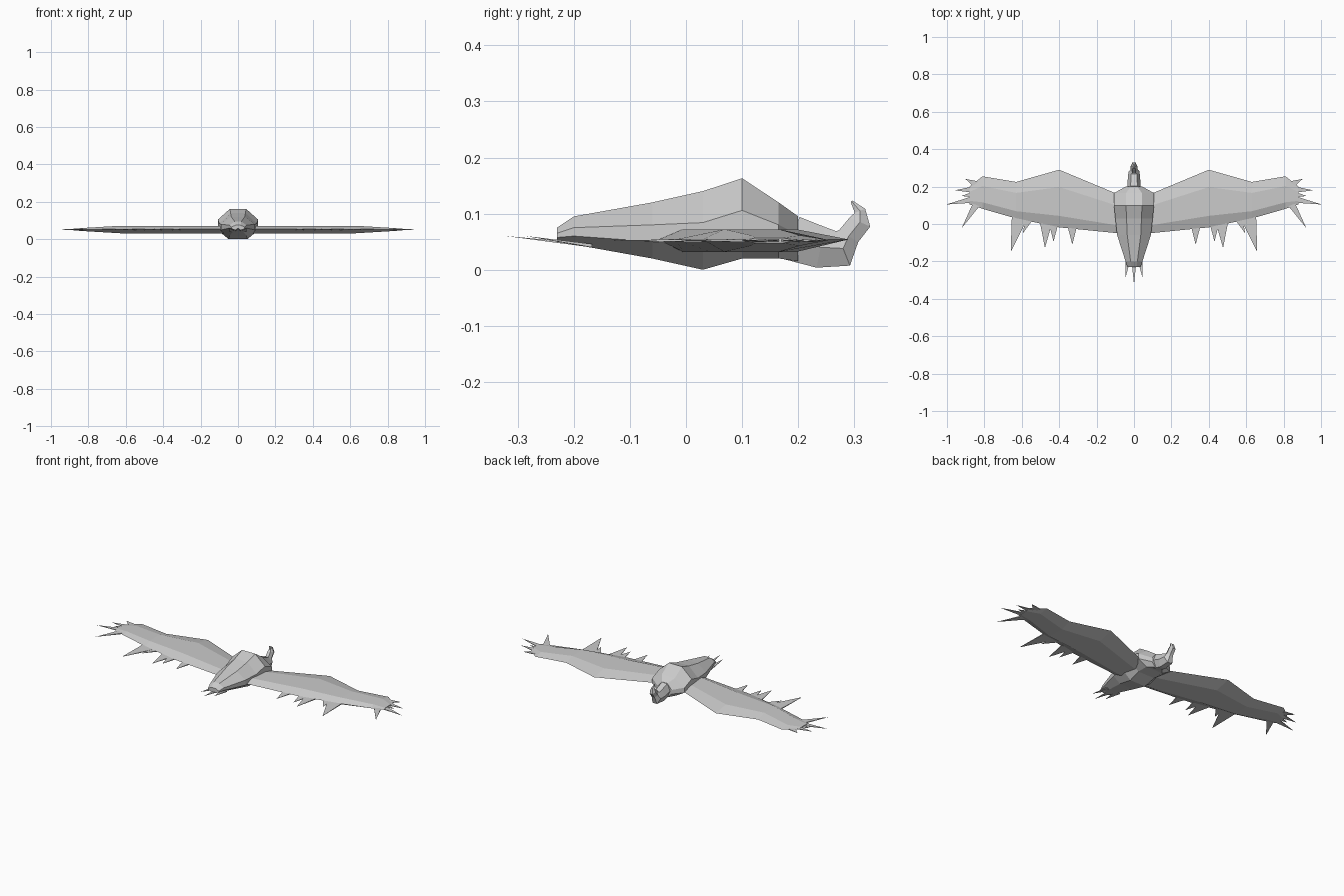
import bpy
import bmesh
from mathutils import Vector

cube = bpy.data.objects.get("Cube")
if cube:
    bpy.data.objects.remove(cube, do_unlink=True)

grey = bpy.data.materials.new("plumage grey")
grey.use_nodes = True
colour = (0.6, 0.6, 0.6, 1)
grey.diffuse_color = colour
grey.node_tree.nodes["Principled BSDF"].inputs["Base Color"].default_value = colour


def loft(name, rings):
    """Skin a row of equal rings and cap both ends."""
    bm = bmesh.new()
    loops = [[bm.verts.new(point) for point in ring] for ring in rings]
    for near, far in zip(loops, loops[1:]):
        for i in range(len(near)):
            bm.faces.new((near[i - 1], near[i], far[i], far[i - 1]))
    bm.faces.new(loops[0])
    bm.faces.new(loops[-1])
    bmesh.ops.recalc_face_normals(bm, faces=bm.faces)
    mesh = bpy.data.meshes.new(name)
    bm.to_mesh(mesh)
    bm.free()
    mesh.materials.append(grey)
    obj = bpy.data.objects.new(name, mesh)
    bpy.context.collection.objects.link(obj)


def feather(name, base, tip, half_width):
    """Thin blade that narrows from its base to a sharp tip."""
    base, tip = Vector(base), Vector(tip)
    up = Vector((0, 0, 0.003))
    across = (tip - base).cross(up).normalized() * half_width

    def ring(centre, scale):
        a, u = across * scale, up * scale
        return [centre - a - u, centre + a - u, centre + a + u, centre - a + u]

    loft(name, [ring(base, 1), ring(tip, 0.02)])


def body_ring(y, width, bottom, top):
    """Eight-sided section with a narrow back and belly."""
    height = top - bottom
    half = [(width * 0.4, top), (width, bottom + height * 0.6),
            (width, bottom + height * 0.3), (width * 0.5, bottom)]
    right = [(x, y, z) for x, z in half]
    return right + [(-x, y, z) for x, z in reversed(half)]


# Faceted body from tail to shoulders: y, half width, bottom, top
stations = [
    (-0.23, 0.035, 0.05, 0.075),
    (-0.2, 0.045, 0.045, 0.095),
    (-0.06, 0.09, 0.02, 0.12),
    (0.03, 0.1, 0, 0.14),
    (0.1, 0.107, 0.02, 0.163),
    (0.165, 0.107, 0.02, 0.12),
    (0.2, 0.045, 0.015, 0.095),
]
loft("body", [body_ring(*station) for station in stations])

# Neck and curled head: centre y, centre z, radius
curl = [
    (0.19, 0.056, 0.04),
    (0.24, 0.04, 0.037),
    (0.28, 0.038, 0.033),
    (0.29, 0.06, 0.02),
    (0.31, 0.085, 0.02),
    (0.31, 0.105, 0.01),
    (0.295, 0.122, 0.002),
]
centres = [Vector((0, y, z)) for y, z, radius in curl]
side_axis = Vector((1, 0, 0))
rings = []
for i, centre in enumerate(centres):
    before = centres[max(i - 1, 0)]
    after = centres[min(i + 1, len(centres) - 1)]
    radius = curl[i][-1]
    out = side_axis.cross(after - before).normalized() * radius
    wide = side_axis * radius * 0.9
    rings.append([centre + out + wide / 2, centre + wide,
                  centre - out + wide / 2, centre - out - wide / 2,
                  centre - wide, centre + out - wide / 2])
loft("neck_and_head", rings)

wing_height = 0.052


def trailing_edge(x):
    return 0.2 * x * x - 0.05


def wing_ring(side, x, front):
    """Flat lens section that thins out towards the wing tip."""
    back = trailing_edge(x)
    thick = 0.02 * min(1, (0.95 - x) / 0.3)
    chord = front - back
    rear_ridge, front_ridge = back + chord * 0.2, back + chord * 0.7
    outline = [(back, 0.1), (rear_ridge, 1), (front_ridge, 1),
               (front, 0.1), (front_ridge, -1), (rear_ridge, -1)]
    return [(side * x, y, wing_height + thick * h) for y, h in outline]


# Leading edge of the wing: x, y
leading_edge = [(0.03, 0.15), (0.1, 0.165), (0.4, 0.29),
                (0.63, 0.225), (0.81, 0.255), (0.88, 0.2)]
# Trailing feathers: x, length
trailing_feathers = [(0.33, 0.08), (0.43, 0.08), (0.47, 0.12),
                     (0.56, 0.06), (0.61, 0.17)]
# Tips of the spread feathers at the wing end, from back to front
spread_tips = [(0.92, -0.02), (1, 0.105), (0.92, 0.15),
               (0.955, 0.18), (0.9, 0.24)]

for side, label in ((1, "left"), (-1, "right")):
    loft(label + "_wing", [wing_ring(side, x, front) for x, front in leading_edge])

    for i, (x, length) in enumerate(trailing_feathers):
        y = trailing_edge(x) + 0.02
        sweep = max(0, x - 0.45) * 0.3
        feather(f"{label}_trailing_feather_{i}", (side * x, y, wing_height),
                (side * (x + sweep), y - length - 0.02, wing_height),
                0.01 + length * 0.2)

    for i, (x, y) in enumerate(spread_tips):
        base = (side * 0.84, 0.11 + i * 0.025, wing_height)
        feather(f"{label}_spread_feather_{i}", base,
                (side * x, y, wing_height), 0.02)

# Tail feathers, the middle one longest
for i, label in enumerate(("right", "middle", "left"), start=-1):
    feather(label + "_tail_feather", (i * 0.03, -0.17, 0.043),
            (i * 0.045, abs(i) * 0.035 - 0.32, 0.06), 0.016)
